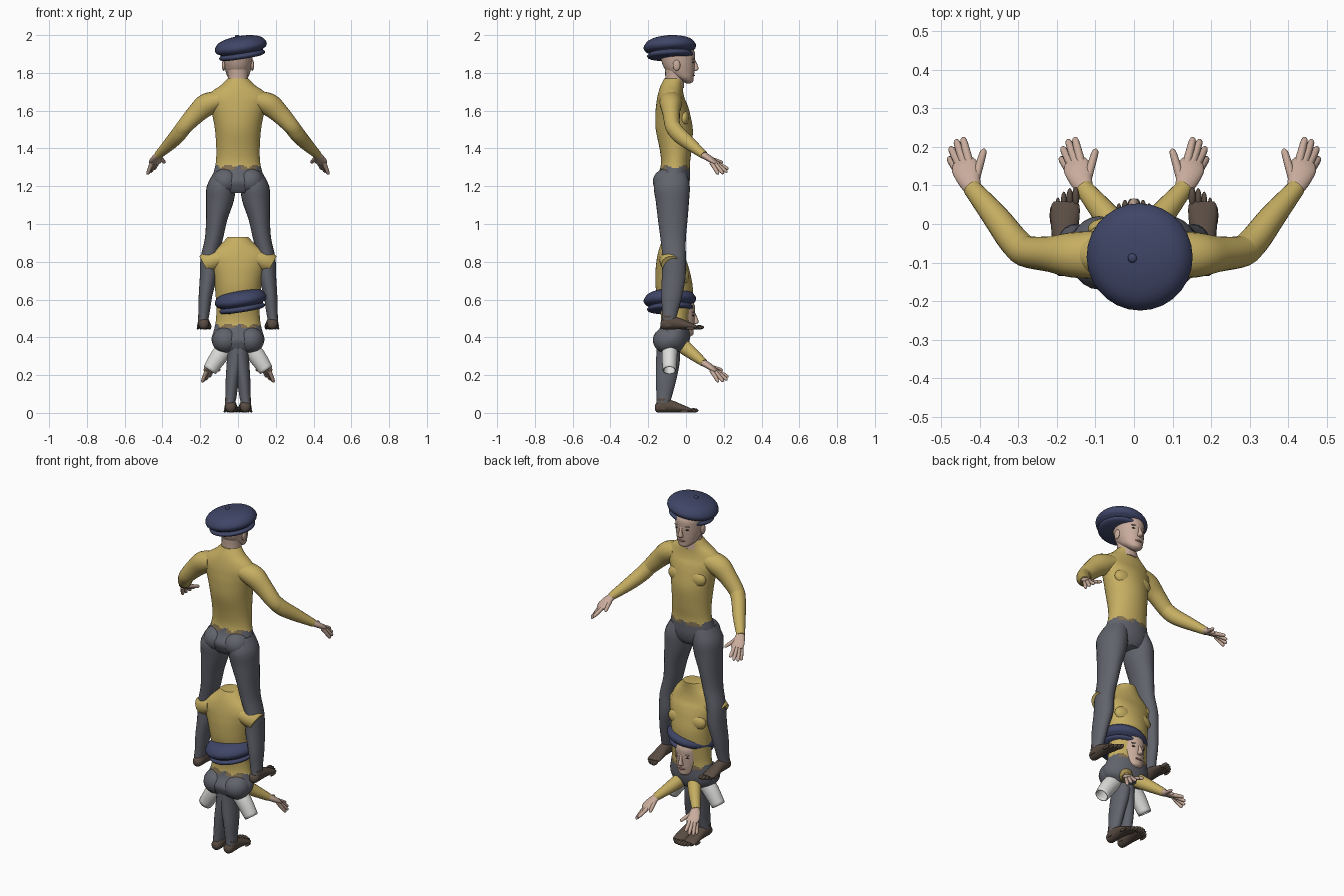
import bpy, bmesh, math
from mathutils import Vector, Matrix

if "Cube" in bpy.data.objects:
    bpy.data.objects.remove(bpy.data.objects["Cube"])


def material(name, rgb):
    m = bpy.data.materials.new(name)
    m.use_nodes = True
    m.diffuse_color = (*rgb, 1)
    m.node_tree.nodes["Principled BSDF"].inputs["Base Color"].default_value = (*rgb, 1)
    return m


YELLOW = material("mustard_yellow", (0.56, 0.42, 0.12))
GREY = material("trouser_grey", (0.12, 0.125, 0.15))
NAVY = material("cap_navy", (0.05, 0.06, 0.135))
SKIN = material("skin", (0.58, 0.41, 0.33))
BROWN = material("foot_brown", (0.10, 0.072, 0.055))
TAN = material("waistband_brown", (0.22, 0.16, 0.08))
WHITE = material("stump_white", (0.72, 0.72, 0.71))
DARK = material("eye_dark", (0.06, 0.04, 0.035))
LIP = material("lip_red", (0.36, 0.18, 0.15))


def finish(name, bm, mats, rule=None, angle=50):
    bmesh.ops.recalc_face_normals(bm, faces=bm.faces[:])
    if rule:
        for f in bm.faces:
            f.material_index = rule(f.calc_center_median())
    me = bpy.data.meshes.new(name)
    bm.to_mesh(me)
    bm.free()
    for m in mats:
        me.materials.append(m)
    ob = bpy.data.objects.new(name, me)
    bpy.context.collection.objects.link(ob)
    bpy.ops.object.select_all(action="DESELECT")
    ob.select_set(True)
    bpy.context.view_layer.objects.active = ob
    bpy.ops.object.shade_smooth_by_angle(angle=math.radians(angle))
    return ob


def smooth_path(rows, steps):
    """Catmull-Rom through rows of numbers."""
    out = []
    for i in range(len(rows) - 1):
        a, b, c, d = (rows[min(max(k, 0), len(rows) - 1)] for k in range(i - 1, i + 3))
        for s in range(steps):
            t = s / steps
            out.append([0.5 * (2 * q + (r - p) * t + (2 * p - 5 * q + 4 * r - w) * t * t
                               + (3 * q - p - 3 * r + w) * t ** 3)
                        for p, q, r, w in zip(a, b, c, d)])
    return out + [list(rows[-1])]


def loft(name, rows, mats, axis=None, side=1, shift=(0, 0, 0), steps=4, sides=20,
         rule=None, caps=True, tilt=None):
    """Skin elliptical sections (x, y, z, width radius, depth radius)."""
    rings = smooth_path(rows, steps)
    bm = bmesh.new()
    loops = []
    for i, (x, y, z, ra, rb) in enumerate(rings):
        n = Vector(axis) if axis else (Vector(rings[min(i + 1, len(rings) - 1)][:3])
                                       - Vector(rings[max(i - 1, 0)][:3])).normalized()
        u = Vector((1, 0, 0)) if axis else n.cross(Vector((0, 0, 1))).normalized()
        v = n.cross(u)
        loop = []
        for k in range(sides):
            a = math.tau * k / sides
            p = Vector((x, y, z)) + u * max(ra, .001) * math.cos(a) + v * max(rb, .001) * math.sin(a)
            if tilt:
                p = tilt @ p
            loop.append(bm.verts.new((side * (p.x + shift[0]), p.y + shift[1], p.z + shift[2])))
        loops.append(loop)
    for a, b in zip(loops, loops[1:]):
        for k in range(sides):
            j = (k + 1) % sides
            bm.faces.new((a[k], a[j], b[j], b[k]))
    if caps:
        bm.faces.new(loops[0])
        bm.faces.new(loops[-1])
    return finish(name, bm, mats, rule)


def ball(name, centre, radii, mat, side=1, shift=(0, 0, 0)):
    bm = bmesh.new()
    bmesh.ops.create_uvsphere(bm, u_segments=16, v_segments=10, radius=1)
    c = Vector(centre) + Vector(shift)
    c.x *= side
    bmesh.ops.transform(bm, verts=bm.verts[:],
                        matrix=Matrix.Translation(c) @ Matrix.Diagonal((*radii, 1)))
    return finish(name, bm, [mat])


UP, AHEAD = (0, 0, 1), (0, 1, 0)
SIDES = (("left", 1), ("right", -1))


def body(tag, dz):
    # Sweater and hips in one skin, with a ragged waistline
    def waist(c):
        z = c.z - dz
        ragged = 0.008 * math.sin(c.x * 90)
        if z > 1.307 + ragged:
            return 0
        return 2 if z > 1.285 and 0.015 < abs(c.x) < 0.10 else 1
    rows = [(0, -.075, 1.165, .085, .07), (0, -.075, 1.19, .125, .085), (0, -.075, 1.23, .14, .095),
            (0, -.06, 1.28, .127, .082), (0, -.055, 1.33, .117, .077), (0, -.055, 1.40, .115, .085),
            (0, -.062, 1.50, .122, .098), (0, -.07, 1.58, .137, .092), (0, -.075, 1.63, .155, .083),
            (0, -.08, 1.665, .165, .073), (0, -.08, 1.70, .14, .065), (0, -.075, 1.735, .09, .058),
            (0, -.065, 1.77, .055, .05)]
    loft(tag + "_torso", rows, [YELLOW, GREY, TAN], UP, shift=(0, 0, dz), steps=6, sides=48, rule=waist)
    for name, s in SIDES:
        ball(f"{tag}_{name}_buttock", (.066, -.098, 1.225), (.072, .078, .07), GREY, s, (0, 0, dz))
        ball(f"{tag}_{name}_chest", (.06, -.012, 1.56), (.06, .03, .045), YELLOW, s, (0, 0, dz))


def head(tag, dz):
    sh = (0, 0, dz)
    loft(tag + "_head", [(0, .012, 1.745, .015, .012), (0, .008, 1.755, .034, .03),
                         (0, -.01, 1.775, .053, .05), (0, -.026, 1.80, .063, .07),
                         (0, -.036, 1.83, .071, .082), (0, -.042, 1.87, .076, .09),
                         (0, -.045, 1.91, .076, .091), (0, -.045, 1.95, .055, .065)],
         [SKIN], UP, shift=sh, sides=28)
    loft(tag + "_neck", [(0, -.065, 1.72, .066, .055), (0, -.06, 1.765, .054, .05),
                         (0, -.06, 1.83, .056, .052)], [SKIN], UP, shift=sh)
    loft(tag + "_nose", [(0, .042, 1.87, .007, .006), (0, .05, 1.84, .009, .012),
                         (0, .05, 1.818, .015, .016), (0, .045, 1.81, .01, .006)],
         [SKIN], UP, shift=sh, sides=12)
    ball(tag + "_mouth", (0, .038, 1.787), (.021, .009, .006), LIP, shift=sh)
    for name, s in SIDES:
        ball(f"{tag}_{name}_eye", (.03, .036, 1.856), (.013, .006, .005), DARK, s, sh)
        ball(f"{tag}_{name}_brow", (.03, .037, 1.874), (.018, .008, .004), SKIN, s, sh)
        ball(f"{tag}_{name}_ear", (.076, -.05, 1.84), (.009, .02, .029), SKIN, s, sh)
    # Flat tilted cap with a rolled band and a button
    tilt = (Matrix.Translation((.016, -.085, 1.93)) @ Matrix.Rotation(math.radians(-9), 4, "Y")
            @ Matrix.Rotation(math.radians(3), 4, "X"))
    profile = [(.10, -.052), (.118, -.046), (.123, -.034), (.113, -.022), (.133, -.008),
               (.138, .015), (.113, .045), (.06, .061), (.001, .066)]
    loft(tag + "_cap", [(0, 0, z, r, r) for r, z in profile], [NAVY], UP, shift=sh, sides=28, tilt=tilt)
    ball(tag + "_cap_button", tilt @ Vector((-.01, 0, .066)), (.012, .012, .008), NAVY, shift=sh)


def forearm_and_hand(tag, name, s, sh):
    loft(f"{tag}_{name}_forearm", [(.285, -.07, 1.515, .04, .042), (.315, -.04, 1.475, .039, .042),
                                   (.36, .02, 1.425, .034, .035), (.422, .095, 1.365, .023, .021)],
         [YELLOW], side=s, shift=sh)
    loft(f"{tag}_{name}_palm", [(.415, .085, 1.37, .021, .018), (.428, .115, 1.352, .03, .017),
                                (.437, .145, 1.332, .036, .014), (.443, .163, 1.32, .028, .008)],
         [SKIN], side=s, shift=sh)
    # Thumb first, then the four fingers: root and tip
    digits = [((.412, .115, 1.35), (.388, .195, 1.325)), ((.425, .15, 1.33), (.444, .225, 1.29)),
              ((.438, .15, 1.328), (.462, .219, 1.274)), ((.45, .148, 1.325), (.476, .199, 1.265)),
              ((.455, .135, 1.325), (.480, .172, 1.262))]
    for i, (root, tip) in enumerate(digits):
        a, b = Vector(root), Vector(tip)
        rows = [(*a.lerp(b, t), r, r) for t, r in ((0, .012), (.5, .0105), (.9, .0085), (1, .002))]
        loft(f"{tag}_{name}_digit_{i + 1}", rows, [SKIN], side=s, shift=sh, steps=3, sides=10)


def leg_and_foot(tag, name, s, sh, thigh):
    rows = [(.185, -.09, .495, .028, .036), (.18, -.085, .53, .03, .041), (.172, -.075, .62, .036, .055),
            (.157, -.065, .72, .045, .063), (.152, -.063, .82, .046, .062)]
    if thigh:
        rows += [(.128, -.068, .92, .048, .067), (.113, -.07, 1.02, .056, .078),
                 (.096, -.072, 1.12, .073, .088), (.088, -.075, 1.2, .077, .095), (.07, -.07, 1.27, .06, .075)]
    loft(f"{tag}_{name}_leg", rows, [GREY], UP, s, sh, sides=24)
    loft(f"{tag}_{name}_foot", [(.182, -.135, .468, .012, .012), (.182, -.122, .47, .026, .027),
                                (.182, -.085, .478, .031, .036), (.181, -.04, .474, .032, .031),
                                (.179, .01, .463, .037, .021), (.178, .045, .456, .037, .013),
                                (.178, .058, .454, .03, .007)], [BROWN], AHEAD, s, sh)
    loft(f"{tag}_{name}_ankle", [(.183, -.09, .46, .03, .038), (.185, -.09, .515, .027, .034)],
         [BROWN], UP, s, sh)
    for i in range(5):
        r = .012 - .0012 * i
        ball(f"{tag}_{name}_toe_{i + 1}", (.151 + .0155 * i, .07 - .003 * i * i, .441 + r),
             (r * .8, .026, r), BROWN, s, sh)


# Standing upper figure
body("upper", 0)
head("upper", 0)
for name, s in SIDES:
    loft(f"upper_{name}_upper_arm", [(.10, -.08, 1.655, .062, .05), (.165, -.08, 1.632, .058, .06),
                                     (.22, -.078, 1.585, .046, .052), (.285, -.07, 1.515, .04, .042),
                                     (.31, -.045, 1.48, .037, .038)], [YELLOW], side=s)
    forearm_and_hand("upper", name, s, (0, 0, 0))
    leg_and_foot("upper", name, s, (0, 0, 0), True)

# Lower figure, made of separated and stacked parts
body("lower", -.84)
head("lower", -1.34)
for name, s in SIDES:
    loft(f"lower_{name}_shoulder_stub", [(.10, -.08, .815, .062, .05), (.15, -.08, .80, .058, .057),
                                         (.18, -.08, .785, .05, .05)], [YELLOW], side=s)
    forearm_and_hand("lower", name, s, (-.29, 0, -1.1))
    leg_and_foot("lower", name, s, (-.143, -.03, -.44), False)
    # Hollow pale stump hanging beside the hip
    stump = loft(f"lower_{name}_stump", [(.05, -.085, .36, .042, .045), (.10, -.087, .30, .041, .046),
                                         (.15, -.088, .225, .036, .038)], [WHITE], side=s, caps=False)
    wall = stump.modifiers.new("wall", "SOLIDIFY")
    wall.thickness = .006
